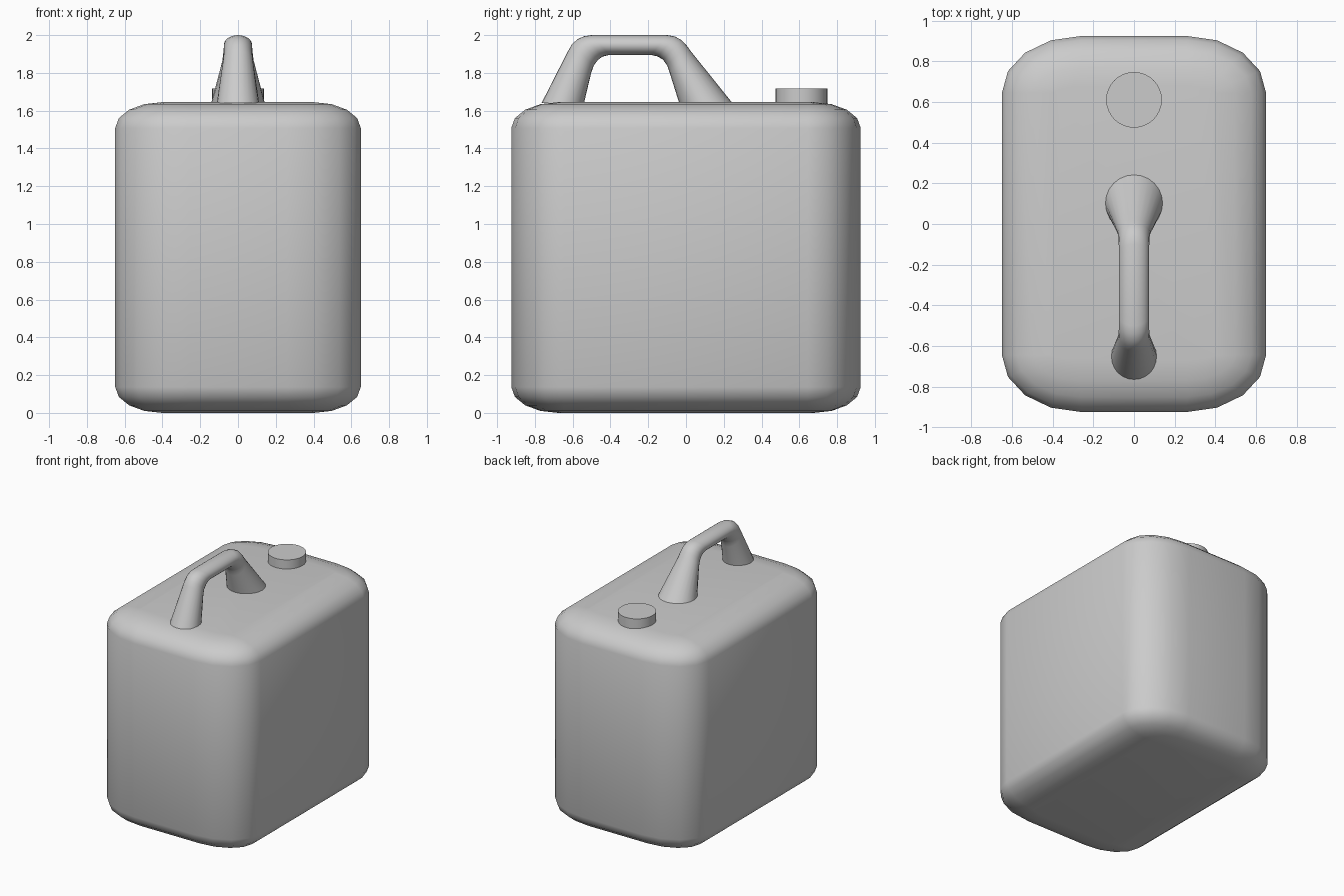
import bpy, bmesh, math
from mathutils import Vector

if "Cube" in bpy.data.objects:
    bpy.data.objects.remove(bpy.data.objects["Cube"])


def loft(name, rings):
    """Skin closed rings of equal length and cap both ends."""
    bm = bmesh.new()
    vr = [[bm.verts.new(p) for p in r] for r in rings]
    n = len(vr[0])
    for a, b in zip(vr, vr[1:]):
        for i in range(n):
            j = (i + 1) % n
            bm.faces.new((a[i], a[j], b[j], b[i]))
    bm.faces.new(vr[0])
    bm.faces.new(vr[-1])
    bmesh.ops.recalc_face_normals(bm, faces=bm.faces)
    me = bpy.data.meshes.new(name)
    bm.to_mesh(me)
    bm.free()
    ob = bpy.data.objects.new(name, me)
    bpy.context.collection.objects.link(ob)
    bpy.ops.object.select_all(action='DESELECT')
    ob.select_set(True)
    bpy.context.view_layer.objects.active = ob
    bpy.ops.object.shade_smooth_by_angle(angle=math.radians(45))
    return ob


SEG = 4  # facets per rounded edge


def body_ring(inset, z):
    ring = []
    for q, (sx, sy) in enumerate(((1, 1), (-1, 1), (-1, -1), (1, -1))):
        for k in range(SEG + 1):
            a = math.pi / 2 * (q + k / SEG)
            ring.append((sx * 0.26 + (0.39 - inset) * math.cos(a),
                         sy * 0.645 + (0.28 - inset) * math.sin(a), z))
    return ring


# Canister body with rounded bottom and top edges
TOP, EDGE_H, EDGE_W = 1.645, 0.137, 0.25
angles = [math.pi / 2 * k / SEG for k in range(SEG + 1)]
curve = [(EDGE_W * (1 - math.cos(a)), EDGE_H * (1 - math.sin(a))) for a in angles]
rings = [body_ring(d, h) for d, h in reversed(curve)]
rings += [body_ring(d, TOP - h) for d, h in curve]
loft("canister_body", rings)

# Handle: outer (y, z), inner (y, z), half width in x
sections = [
    ((-0.765, 1.640), (-0.540, 1.640), 0.112),
    ((-0.625, 1.915), (-0.502, 1.800), 0.080),
    ((-0.605, 1.950), (-0.488, 1.840), 0.076),
    ((-0.575, 1.978), (-0.465, 1.870), 0.075),
    ((-0.540, 1.994), (-0.440, 1.887), 0.075),
    ((-0.500, 2.000), (-0.405, 1.895), 0.075),
    ((-0.100, 2.000), (-0.185, 1.895), 0.075),
    ((-0.060, 1.993), (-0.150, 1.887), 0.075),
    ((-0.025, 1.975), (-0.122, 1.870), 0.076),
    ((0.002, 1.947), (-0.100, 1.840), 0.079),
    ((0.025, 1.915), (-0.086, 1.800), 0.084),
    ((0.246, 1.640), (-0.036, 1.640), 0.142),
]
rings = []
for outer, inner, w in sections:
    o, i = Vector((0, *outer)), Vector((0, *inner))
    mid, half = (o + i) / 2, (o - i) / 2
    rings.append([mid + half * math.cos(t) + Vector((w * math.sin(t), 0, 0))
                  for t in (2 * math.pi * k / 24 for k in range(24))])
loft("handle", rings)

# Filler cap
loft("filler_cap", [[(0.137 * math.cos(t), 0.611 + 0.137 * math.sin(t), z)
                     for t in (2 * math.pi * k / 32 for k in range(32))]
                    for z in (1.63, 1.717)])
